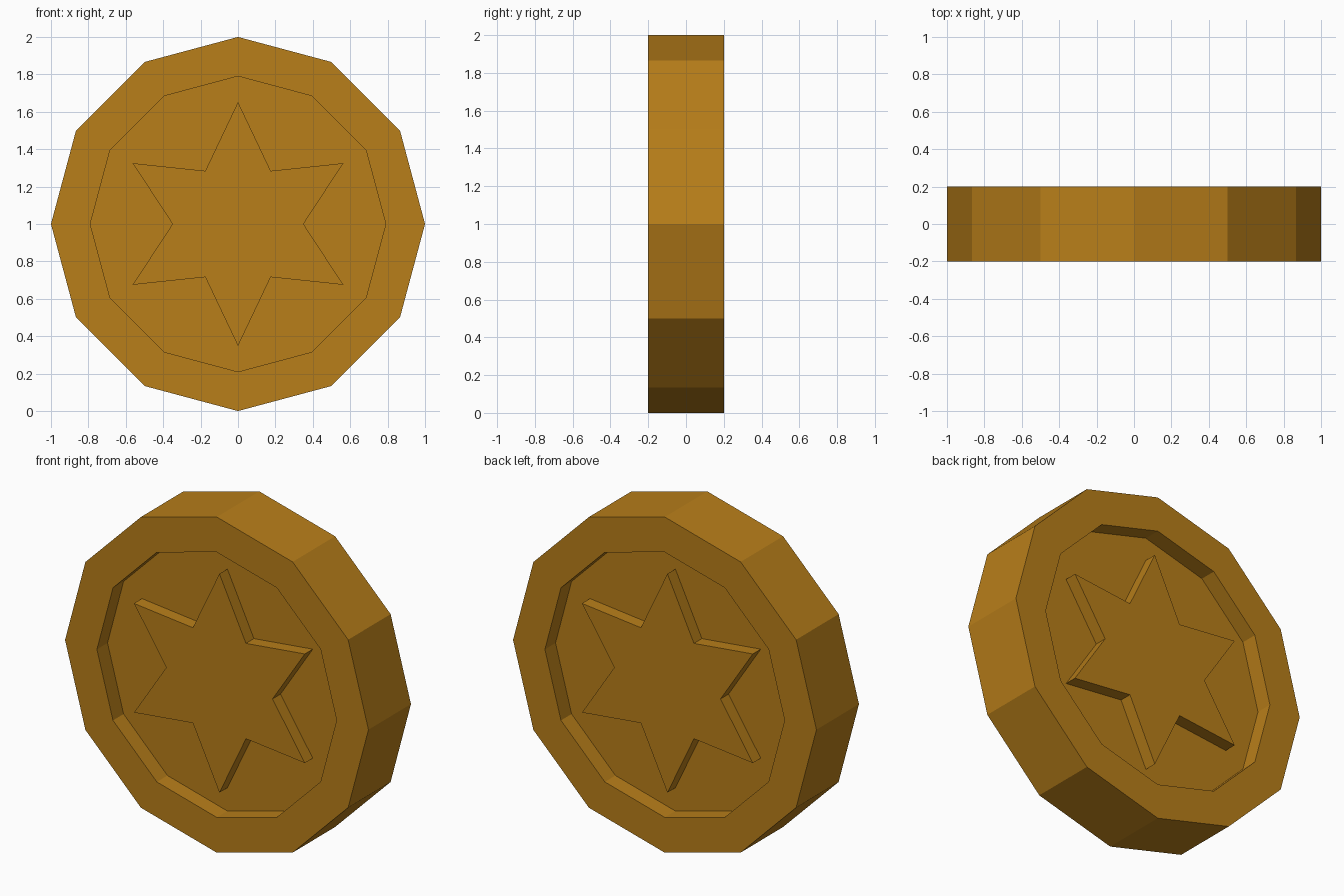
import bpy, bmesh
from math import sin, cos, pi

if "Cube" in bpy.data.objects:
    bpy.data.objects.remove(bpy.data.objects["Cube"])

gold = bpy.data.materials.new("gold")
gold.diffuse_color = (0.48, 0.21, 0.01, 1)
gold.use_nodes = True
gold.node_tree.nodes["Principled BSDF"].inputs["Base Color"].default_value = gold.diffuse_color


def loft(name, rings):
    """Skin a list of vertex rings and cap both ends."""
    bm = bmesh.new()
    loops = [[bm.verts.new(p) for p in ring] for ring in rings]
    n = len(loops[0])
    for a, b in zip(loops, loops[1:]):
        for i in range(n):
            j = (i + 1) % n
            bm.faces.new((a[i], a[j], b[j], b[i]))
    bm.faces.new(loops[0][::-1])
    bm.faces.new(loops[-1])
    bmesh.ops.recalc_face_normals(bm, faces=bm.faces)
    mesh = bpy.data.meshes.new(name)
    bm.to_mesh(mesh)
    bm.free()
    mesh.materials.append(gold)
    obj = bpy.data.objects.new(name, mesh)
    obj.location.z = 1
    bpy.context.collection.objects.link(obj)
    return obj


def circle(r, y):
    return [(r * cos(i * pi / 6), y, r * sin(i * pi / 6)) for i in range(12)]


# Twelve-sided disc with a raised rim and a recessed floor on each face
profile = [(0.79, -0.1), (0.79, -0.2), (1, -0.2), (1, 0.2), (0.79, 0.2), (0.79, 0.1)]
loft("coin_body", [circle(r, y) for r, y in profile])

# Six-pointed star outline: one quadrant, mirrored to the others
quad = [(0.35, 0), (0.563, 0.325), (0.175, 0.284), (0, 0.652)]
half = quad + [(-x, z) for x, z in quad[-2::-1]]
star = half + [(x, -z) for x, z in half[-2:0:-1]]

# Raised star on each face, sunk slightly into the floor
for name, side in (("front_star", -1), ("back_star", 1)):
    loft(name, [[(x, side * y, z) for x, z in star] for y in (0.09, 0.175)])
